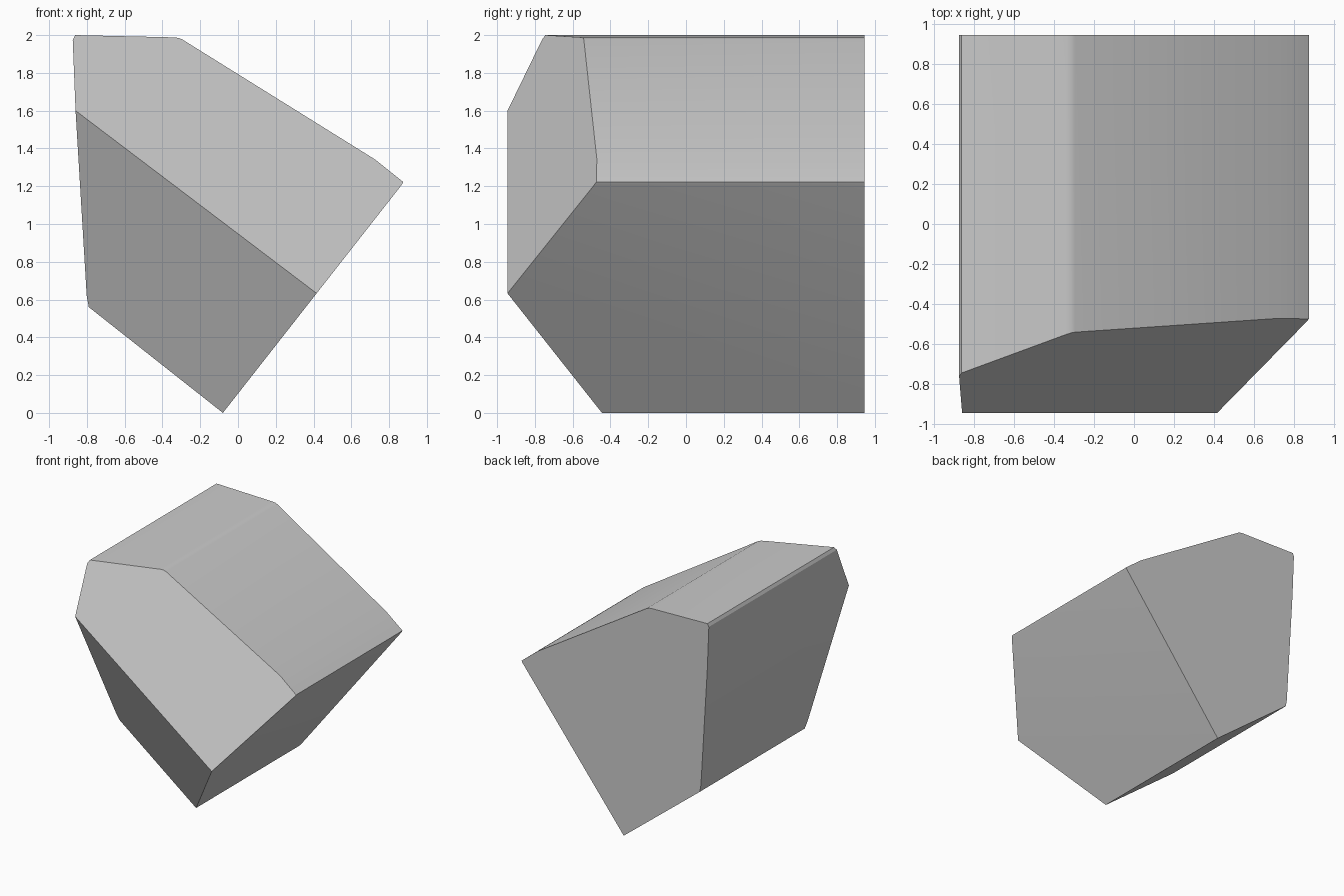
import bpy, bmesh
from mathutils import Vector

if "Cube" in bpy.data.objects:
    bpy.data.objects.remove(bpy.data.objects["Cube"])

DEPTH = 0.945

# Body cross-section (x, z), seen from the front
profile = [(-0.08, 0.0), (0.865, 1.205), (0.875, 1.222), (0.725, 1.342),
           (-0.295, 1.977), (-0.315, 1.985), (-0.34, 1.988), (-0.862, 2.0),
           (-0.875, 1.975), (-0.86, 1.6), (-0.801, 0.62), (-0.79, 0.56)]

bm = bmesh.new()
front = bm.faces.new([bm.verts.new((x, -DEPTH, z)) for x, z in profile])
ext = bmesh.ops.extrude_face_region(bm, geom=[front], use_keep_orig=True)
back = [v for v in ext["geom"] if isinstance(v, bmesh.types.BMVert)]
bmesh.ops.translate(bm, verts=back, vec=(0, 2 * DEPTH, 0))
bmesh.ops.recalc_face_normals(bm, faces=bm.faces[:])

# Two sloping cuts that meet in a diagonal ridge across the front
ridge_a = Vector((-0.86, -DEPTH, 1.6))
ridge_b = Vector((0.42, -DEPTH, 0.63))
for tip in (Vector((0.875, -0.475, 1.222)), Vector((-0.08, -0.445, 0.0))):
    normal = (ridge_b - ridge_a).cross(tip - ridge_a).normalized()
    if normal.y > 0:
        normal.negate()
    bmesh.ops.bisect_plane(bm, geom=bm.verts[:] + bm.edges[:] + bm.faces[:],
                           dist=1e-5, plane_co=ridge_a, plane_no=normal,
                           clear_outer=True)
    # Close the cut
    rim = [e for e in bm.edges if e.is_boundary]
    bmesh.ops.holes_fill(bm, edges=rim, sides=0)
bmesh.ops.recalc_face_normals(bm, faces=bm.faces[:])

mesh = bpy.data.meshes.new("faceted_block")
bm.to_mesh(mesh)
bm.free()
block = bpy.data.objects.new("faceted_block", mesh)
bpy.context.collection.objects.link(block)

# Soften only the shallow profile bends
bpy.context.view_layer.objects.active = block
block.select_set(True)
bpy.ops.object.shade_smooth_by_angle(angle=0.4)
